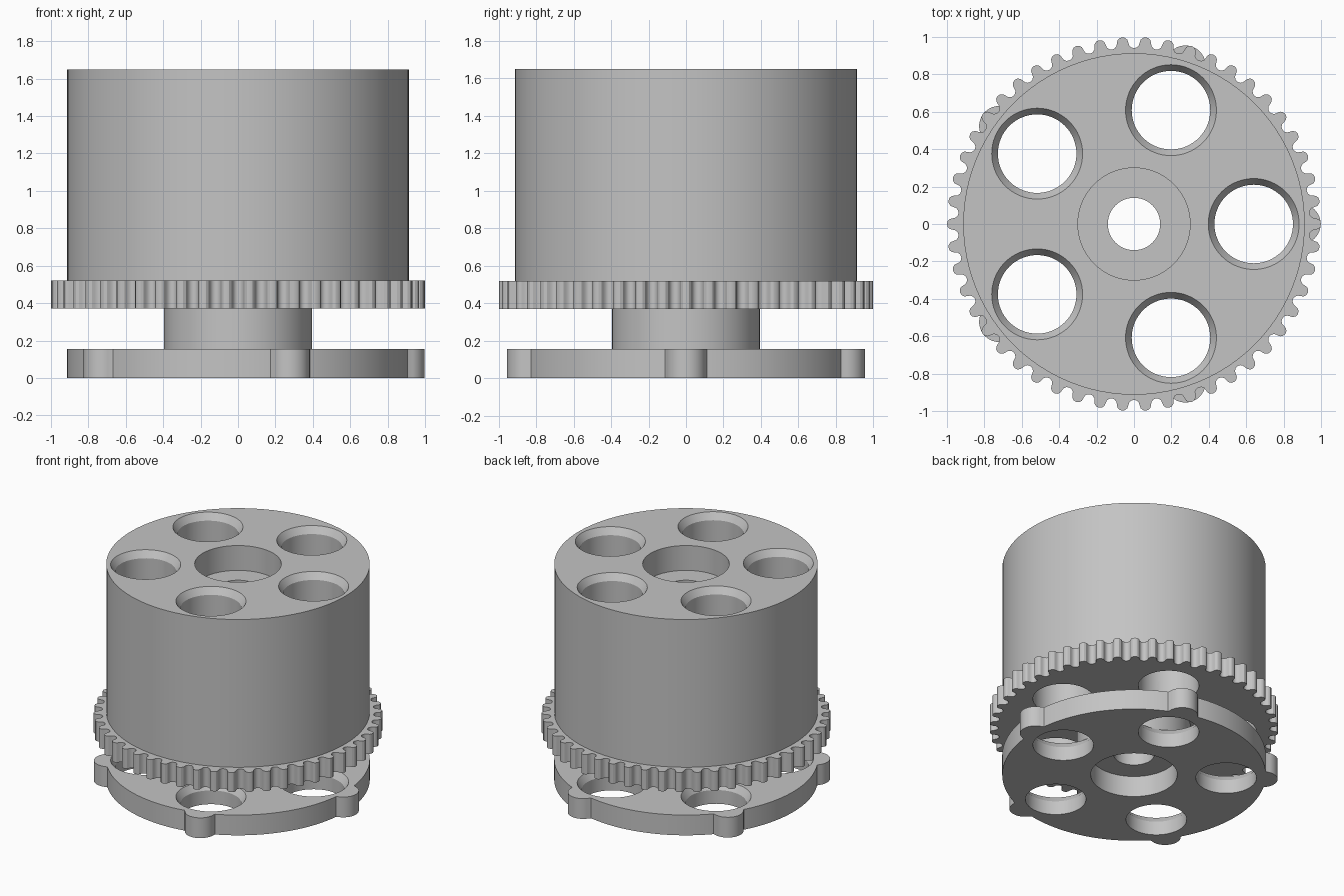
import bpy, bmesh
from math import sin, cos, pi, sqrt, tau, remainder

cube = bpy.data.objects.get("Cube")
if cube:
    bpy.data.objects.remove(cube, do_unlink=True)

HOLES = 5
TEETH = 50

grey = bpy.data.materials.new("plain grey")
grey.use_nodes = True
COLOUR = (0.55, 0.55, 0.55, 1)
grey.diffuse_color = COLOUR
grey.node_tree.nodes["Principled BSDF"].inputs["Base Color"].default_value = COLOUR


def finish(name, bm):
    bmesh.ops.recalc_face_normals(bm, faces=bm.faces)
    mesh = bpy.data.meshes.new(name)
    bm.to_mesh(mesh)
    bm.free()
    mesh.materials.append(grey)
    obj = bpy.data.objects.new(name, mesh)
    bpy.context.collection.objects.link(obj)
    return obj


def prism(name, outline, z0, z1):
    """Extrude a flat outline between two heights."""
    bm = bmesh.new()
    face = bm.faces.new([bm.verts.new((x, y, z0)) for x, y in outline])
    top = bmesh.ops.extrude_face_region(bm, geom=[face])["geom"]
    bmesh.ops.translate(bm, vec=(0, 0, z1 - z0),
                        verts=[v for v in top if isinstance(v, bmesh.types.BMVert)])
    return finish(name, bm)


def turned(bm, profile, cx, cy, sides):
    """Add a closed turned solid from (radius, height) pairs."""
    rings = [[bm.verts.new((cx + r * cos(tau * i / sides), cy + r * sin(tau * i / sides), z))
              for i in range(sides)] for r, z in profile]
    for a, b in zip(rings, rings[1:]):
        for i in range(sides):
            j = (i + 1) % sides
            bm.faces.new((a[i], a[j], b[j], b[i]))
    bm.faces.new(rings[0])
    bm.faces.new(rings[-1])


def circle(radius, sides=96):
    return [(radius * cos(tau * i / sides), radius * sin(tau * i / sides)) for i in range(sides)]


def lugged_outline(radius=0.913, lug_at=0.89, lug_r=0.108, sides=720):
    """Disc outline with a round lug beside every hole."""
    points = []
    for i in range(sides):
        a = tau * i / sides
        off = remainder(a, tau / HOLES)
        r, side = radius, lug_at * sin(off)
        if abs(side) < lug_r:
            r = max(r, lug_at * cos(off) + sqrt(lug_r ** 2 - side ** 2))
        points.append((r * cos(a), r * sin(a)))
    return points


def gear_outline(mid=0.97, bump=0.03, steps=6):
    """Alternate round teeth and round valleys."""
    points = []
    for k in range(TEETH * 2):
        centre = pi * k / TEETH
        sign = 1 if k % 2 == 0 else -1
        for s in range(steps):
            t = pi * (s / steps - 0.5)
            a = centre + sin(t) * pi / (2 * TEETH)
            r = mid + sign * bump * cos(t)
            points.append((r * cos(a), r * sin(a)))
    return points


# Main parts, stacked from the floor up
parts = [
    prism("base_plate", lugged_outline(), 0, 0.155),
    prism("hub", circle(0.395), 0.155, 0.37),
    prism("gear_ring", gear_outline(), 0.37, 0.52),
    prism("drum", circle(0.913), 0.52, 1.65),
]

# Cutters: five countersunk holes and a stepped centre bore
bm = bmesh.new()
hole = [(0.21, -0.1), (0.21, 0.105), (0.243, 0.155), (0.243, 0.25),
        (0.21, 0.3), (0.21, 1.6), (0.243, 1.65), (0.243, 1.75)]
for k in range(HOLES):
    a = tau * k / HOLES
    turned(bm, hole, 0.64 * cos(a), 0.64 * sin(a), 64)
bore = [(0.3, -0.1), (0.3, 0.16), (0.14, 0.16), (0.14, 1.46), (0.3, 1.46), (0.3, 1.75)]
turned(bm, bore, 0, 0, 64)
cutter = finish("hole_cutter", bm)
cutter.hide_render = True

# Cut every part, then shade
for obj in parts:
    mod = obj.modifiers.new("holes", 'BOOLEAN')
    mod.operation = 'DIFFERENCE'
    mod.solver = 'EXACT'
    mod.object = cutter
    bpy.ops.object.select_all(action='DESELECT')
    obj.select_set(True)
    bpy.context.view_layer.objects.active = obj
    bpy.ops.object.modifier_apply(modifier=mod.name)
    bpy.ops.object.shade_smooth_by_angle()
bpy.data.objects.remove(cutter, do_unlink=True)
